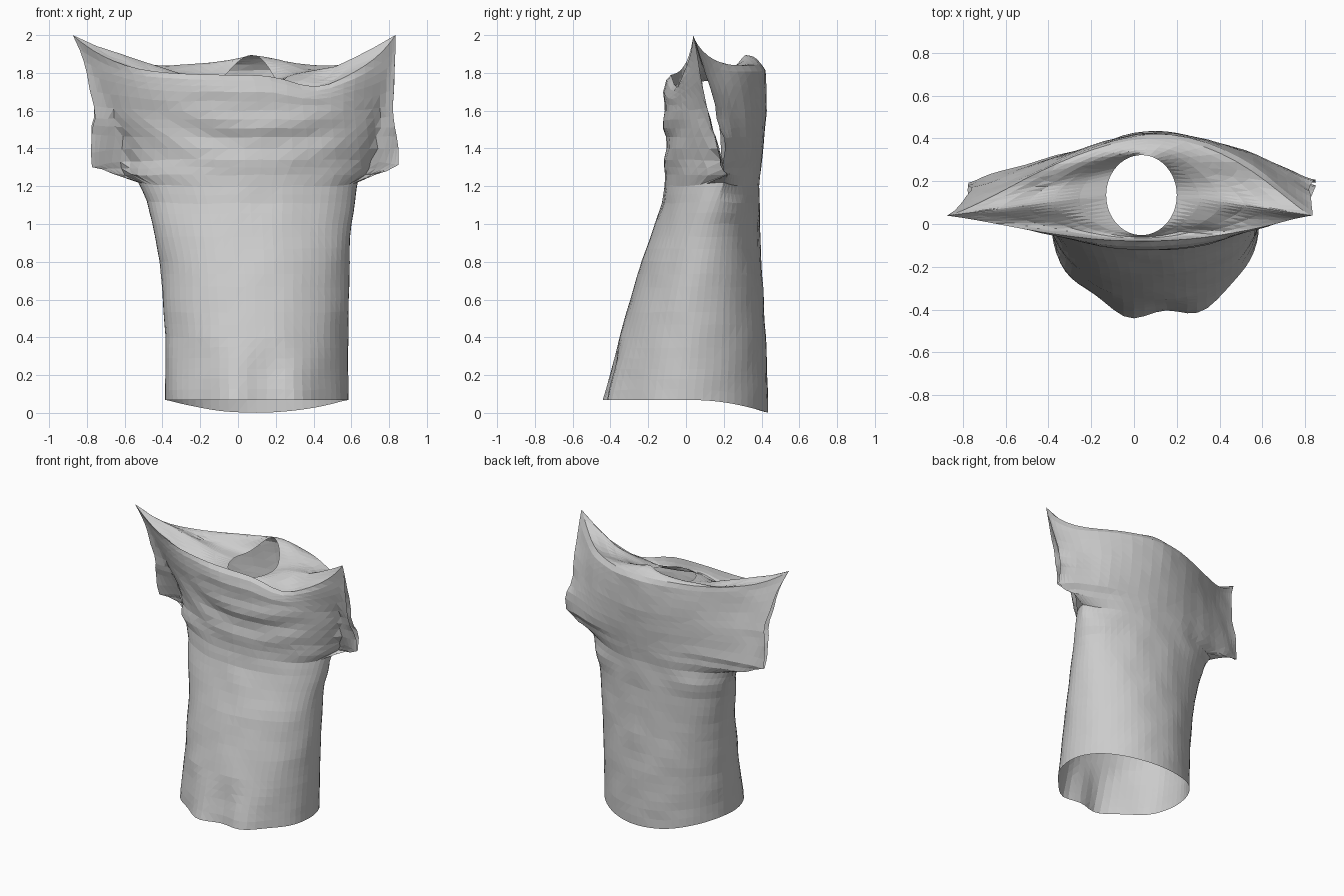
import bpy, bmesh, math
from mathutils import Vector, noise

cube = bpy.data.objects.get("Cube")
if cube:
    bpy.data.objects.remove(cube)

COLUMNS = 30       # columns across one sheet
ROW_HEIGHT = .07   # tallest row of faces

# stations: right x, left x, front y, back y, seam y, middle z, seam z
STATIONS = [
    (-.385, .585, -.43, .435, 0, 0, 0),
    (-.385, .58, -.355, .425, .03, .4, .4),
    (-.415, .59, -.235, .4, .08, .8, .8),
    (-.455, .6, -.165, .39, .12, 1, 1),
    (-.485, .62, -.125, .39, .16, 1.11, 1.12),
    (-.53, .635, -.11, .39, .2, 1.2, 1.22),
    (-.66, .74, -.11, .395, .21, 1.26, 1.26),
    (-.78, .86, -.11, .4, .2, 1.34, 1.31),
    (-.765, .84, -.11, .415, .17, 1.46, 1.46),
    (-.765, .82, -.12, .425, .13, 1.6, 1.63),
    (-.8, .825, -.12, .425, .09, 1.71, 1.8),
    (-.835, .835, -.105, .42, .06, 1.78, 1.92),
    (-.873, .832, -.08, .4, .04, 1.81, 2),
]


def ramp(value, start, end):
    """Rise from zero at start to one at end, held outside."""
    return min(1, max(0, (value - start) / (end - start)))


def rows():
    """Stations with evenly spaced rows filled in between."""
    for lower, upper in zip(STATIONS, STATIONS[1:]):
        steps = math.ceil((upper[5] - lower[5]) / ROW_HEIGHT)
        for step in range(steps):
            yield [p + (q - p) * step / steps for p, q in zip(lower, upper)]
    yield STATIONS[-1]


def sheet_point(row, angle, front):
    """Point on the front or back sheet; angle runs from right seam to left seam."""
    right, left, front_y, back_y, seam_y, height, seam_z = row
    across = math.sin(angle)
    # the fullest part of the upper body leans to the left
    lean = ramp(height, 1.1, 1.4) * math.cos(angle)
    top = ramp(height, 1.6, 1.8)
    hem = ramp(height, .4, 0)
    gap = .025 * math.sin(math.pi * ramp(height, 1.3, 1.8))
    x = (right + left) / 2 + (left - right) / 2 * across
    z = height + (seam_z - height) * abs(across) ** (4 if across < 0 else 7)
    if front:
        # the chest stands forward of the flat sleeves
        chest = 1 - .22 * ramp(height, 1.2, 1.34) * ramp(height, 1.8, 1.34)
        offset = math.sin(angle - .08 * lean) / chest
        fullness = 1 + 1.5 * ramp(height, 1.15, 1.8) ** 1.5
        bulge = max(0, 1 - offset * offset) ** (fullness / 2)
        y = seam_y - gap + (front_y - seam_y + gap) * bulge
        y -= .025 * hem * bulge * math.cos((x + .03) * 18)
        z += .068 * hem
        # draped folds hanging in a curve across the chest
        fold = max(0, 1 - abs(height - 1.48) / .3) * bulge * bulge
        y += .012 * fold * math.sin((z - .5 * (x - .12) ** 2) * 32)
        # slack top edge, lowest on the left
        z -= top * (.02 * bulge + .07 * math.exp(-((x - .42) / .18) ** 2))
    else:
        fullness = 1 + 1.6 * ramp(height, 1.1, 1.3)
        bulge = max(0, math.cos(angle - .14 * lean)) ** fullness
        y = seam_y + gap + (back_y - seam_y - gap) * bulge
        z += .068 * hem * (1 - bulge ** 2.2) + .035 * bulge * top
    # crumpled cloth, strongest on the lower sleeves
    crumple = .007
    if 1.22 < height < 1.6:
        crumple += .12 * max(0, abs(across) - .8)
    point = Vector((x, y, z))
    calm = 1 if 0 < height < 1.8 else .3
    return point + noise.noise_vector(point * 6) * crumple * calm


def shoulder_point(edge_point, angle, side, share):
    """Point between the top edge and the round neck opening."""
    middle = math.cos(angle)
    neck = Vector((.035 + .165 * math.sin(angle), .135 + .187 * side * middle, 1.76))
    sag = math.sin(math.pi * share)
    if side > 0:
        # the collar stands up at the back
        neck.z += .14 * middle * max(0, math.cos(angle - .35)) ** 2
        drop = .03 - .045 * middle ** 3
    else:
        neck.z -= .02 * middle
        drop = .03 + .02 * middle
    point = edge_point.lerp(neck, share)
    point.z -= sag * drop
    point.z += noise.noise(point * 5) * .035 * sag
    return point


bm = bmesh.new()
angles = [math.pi * (i / COLUMNS - .5) for i in range(COLUMNS + 1)]


def skin(points):
    """Make a sheet of faces from a grid of points."""
    grid = [[bm.verts.new(p) for p in line] for line in points]
    for lower, upper in zip(grid, grid[1:]):
        for i in range(COLUMNS):
            bm.faces.new((lower[i], lower[i + 1], upper[i + 1], upper[i]))


# front and back sheets, each with its half of the shoulder sheet
for front in (True, False):
    body = [[sheet_point(row, a, front) for a in angles] for row in rows()]
    skin(body)
    side = -1 if front else 1
    skin([[shoulder_point(p, a, side, k / 6) for p, a in zip(body[-1], angles)]
          for k in range(7)])

# join the seams, leaving the hem, sleeves and neck open
bmesh.ops.remove_doubles(bm, verts=bm.verts, dist=.002)
bmesh.ops.triangulate(bm, faces=bm.faces)
bmesh.ops.recalc_face_normals(bm, faces=bm.faces)
rearmost = max(bm.faces, key=lambda face: face.calc_center_median().y)
if rearmost.normal.y < 0:
    bmesh.ops.reverse_faces(bm, faces=bm.faces)

mesh = bpy.data.meshes.new("shirt")
bm.to_mesh(mesh)
bm.free()
shirt = bpy.data.objects.new("shirt", mesh)
bpy.context.collection.objects.link(shirt)

# plain grey cloth
cloth = bpy.data.materials.new("grey cloth")
cloth.use_nodes = True
colour = (.6, .6, .6, 1)
cloth.diffuse_color = colour
cloth.node_tree.nodes["Principled BSDF"].inputs["Base Color"].default_value = colour
mesh.materials.append(cloth)
